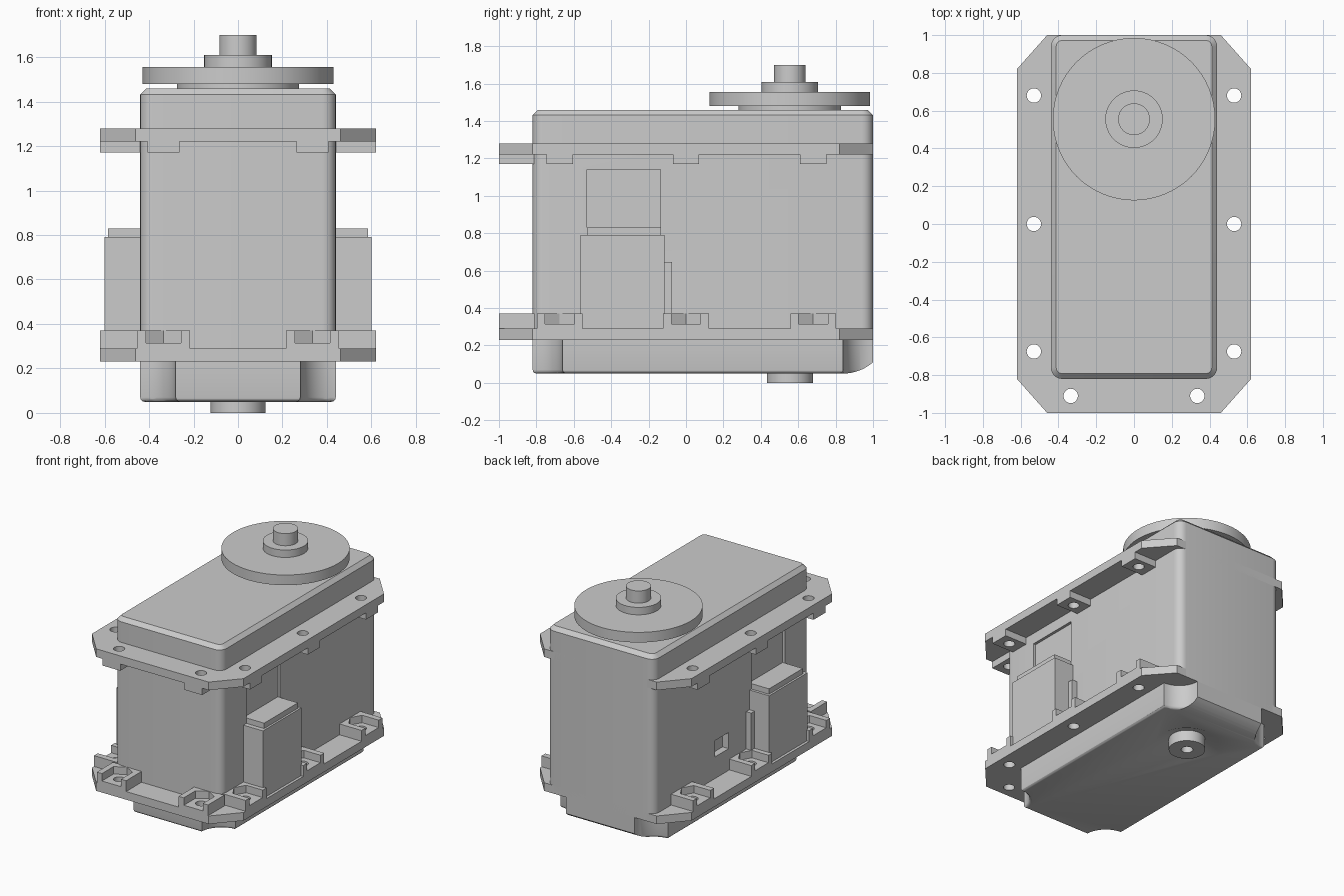
import bpy, bmesh
from math import sin, cos, pi, asin

if "Cube" in bpy.data.objects:
    bpy.data.objects.remove(bpy.data.objects["Cube"])


def arc(cx, cy, r, a0, a1, n):
    return [(cx + r * cos(a0 + (a1 - a0) * i / n), cy + r * sin(a0 + (a1 - a0) * i / n)) for i in range(n + 1)]


def circle(cx, cy, r, n=48):
    return arc(cx, cy, r, 0, 2 * pi, n)[:-1]


def rect(x0, x1, y0, y1):
    return [(x0, y0), (x1, y0), (x1, y1), (x0, y1)]


def solids(name, parts, bevel=None, along_x=False):
    """One object from (outline, low, high) prisms; bevel = (z, width, segments)."""
    bm = bmesh.new()
    for pts, z0, z1 in parts:
        lo, hi = [[bm.verts.new((z, x, y) if along_x else (x, y, z)) for x, y in pts] for z in (z0, z1)]
        bm.faces.new(lo)
        bm.faces.new(hi)
        for i in range(len(pts)):
            j = (i + 1) % len(pts)
            bm.faces.new((lo[i], lo[j], hi[j], hi[i]))
    bmesh.ops.recalc_face_normals(bm, faces=bm.faces)
    if bevel:
        z, w, seg = bevel
        rim = [e for e in bm.edges if all(abs(v.co.z - z) < 1e-5 for v in e.verts)]
        bmesh.ops.bevel(bm, geom=rim, offset=w, segments=seg, profile=0.5, affect='EDGES')
    me = bpy.data.meshes.new(name)
    bm.to_mesh(me)
    bm.free()
    ob = bpy.data.objects.new(name, me)
    bpy.context.collection.objects.link(ob)
    return ob


def cut(ob, cutter):
    m = ob.modifiers.new("cut", 'BOOLEAN')
    m.operation, m.solver, m.object = 'DIFFERENCE', 'EXACT', cutter
    bpy.context.view_layer.objects.active = ob
    bpy.ops.object.modifier_apply(modifier=m.name)
    bpy.data.objects.remove(cutter)


def both(x0, x1, y0, y1):
    return [rect(x0, x1, y0, y1), rect(-x1, -x0, y0, y1)]


W, F, B, R = 0.44, -0.82, 1.0, 0.06
rounded = (arc(W - R, B - R, R, 0, pi / 2, 6) + arc(-W + R, B - R, R, pi / 2, pi, 6)
           + arc(-W + R, F + R, R, pi, 1.5 * pi, 6) + arc(W - R, F + R, R, 1.5 * pi, 2 * pi, 6))

# Main case with side recesses and a small window on the left
case = solids("main_case", [(rounded, 0.23, 1.28)])
cut(case, solids("recess_cutter", [(p, 0.75, 1.14) for p in both(0.42, 0.6, -0.53, -0.135)]))
cut(case, solids("window_cutter", [(rect(-0.6, -0.39, 0.13, 0.29), 0.45, 0.57)]))

# Top cover with chamfered rim
solids("top_cover", [(rounded, 1.28, 1.46)], bevel=(1.46, 0.028, 1))

# Bottom cover: scooped corners, rounded rim, curved back edge, dished ring
S = 0.16
scooped = (arc(W, B, S, 1.5 * pi, pi, 10) + arc(-W, B, S, 2 * pi, 1.5 * pi, 10)
           + arc(-W, F, S, pi / 2, 0, 10) + arc(W, F, S, pi, pi / 2, 10))
bottom = solids("bottom_cover", [(scooped, 0.05, 0.23)], bevel=(0.05, 0.02, 3))
r = 0.243
sweep = arc(0.84, 0.05 + r, r, -pi / 2, -pi / 2 + asin(0.16 / r), 8)
cut(bottom, solids("back_edge_cutter", [(sweep + [(1.1, 0.11), (1.1, 0), (0.84, 0)], -0.6, 0.6)], along_x=True))
dish = solids("dish_cutter", [(circle(0, 0.55, 0.235), 0.04, 0.08)])
for v in dish.data.vertices:
    if v.co.z > 0.07:
        v.co.x *= 0.6
        v.co.y = 0.55 + (v.co.y - 0.55) * 0.6
cut(bottom, dish)

# Bottom pivot with centre hole
pivot = solids("bottom_pivot", [(circle(0, 0.555, 0.123), 0, 0.1)])
cut(pivot, solids("pivot_hole_cutter", [(circle(0, 0.555, 0.04, 24), -0.1, 0.06)]))

# Screw positions shared by both flanges
side_y, front = (-0.675, 0, 0.68), (0.335, -0.91)
screws = [(s * 0.53, y) for s in (1, -1) for y in side_y] + [(s * front[0], front[1]) for s in (1, -1)]
flange = [(0.46, 1), (-0.46, 1), (-0.62, 0.82), (-0.62, -0.82), (-0.46, -1), (0.46, -1), (0.62, -0.82), (0.62, 0.82)]


def drill(ob):
    cut(ob, solids("screw_cutter", [(circle(x, y, 0.038, 24), 0.1, 1.5) for x, y in screws]))


def pads(half_side, half_front, inset):
    out = []
    for y in side_y:
        out += both(W - inset, 0.62, y - half_side, y + half_side)
    return out + both(front[0] - half_front, front[0] + half_front, -1, F + inset)


# Upper flange and its hanging tabs
for ob in (solids("upper_flange", [(flange, 1.22, 1.28)]),
           solids("upper_tabs", [(p, 1.17, 1.22) for p in pads(0.07, 0.072, 0.01)])):
    drill(ob)

# Lower flange and its bosses with open hexagonal nut pockets
drill(solids("lower_flange", [(flange, 0.23, 0.29)]))
bosses = solids("lower_bosses", [(p, 0.29, 0.37) for p in pads(0.122, 0.12, 0.01)])
pocket = [(-0.09, 0), (-0.045, -0.078), (0.12, -0.078), (0.12, 0.078), (-0.045, 0.078)]
nuts = []
for x, y in screws:
    if y == front[1]:
        nuts.append(([(x + b, y - a) for a, b in pocket], 0.315, 0.45))
    else:
        s = 1 if x > 0 else -1
        nuts.append(([(x + s * a, y + b) for a, b in pocket], 0.315, 0.45))
cut(bosses, solids("nut_cutter", nuts))
drill(bosses)

# Side connectors with a raised lip and a small rib
solids("connector_blocks", [(p, 0.28, 0.79) for p in both(0.42, 0.60, -0.565, -0.115)])
solids("connector_lips", [(p, 0.79, 0.83) for p in both(0.41, 0.585, -0.53, -0.135)])
solids("connector_ribs", [(p, 0.28, 0.645) for p in both(0.42, 0.48, -0.115, -0.075)])

# Output horn stack
for name, rad, z0, z1 in (("horn_collar", 0.275, 1.45, 1.48), ("horn_disc", 0.43, 1.48, 1.555),
                          ("horn_hub", 0.152, 1.555, 1.61), ("horn_shaft", 0.084, 1.61, 1.70)):
    solids(name, [(circle(0, 0.555, rad, 64), z0, z1)])

# Smooth curved walls, keep hard edges
bpy.ops.object.select_all(action='SELECT')
bpy.ops.object.shade_smooth_by_angle(angle=pi / 6)
